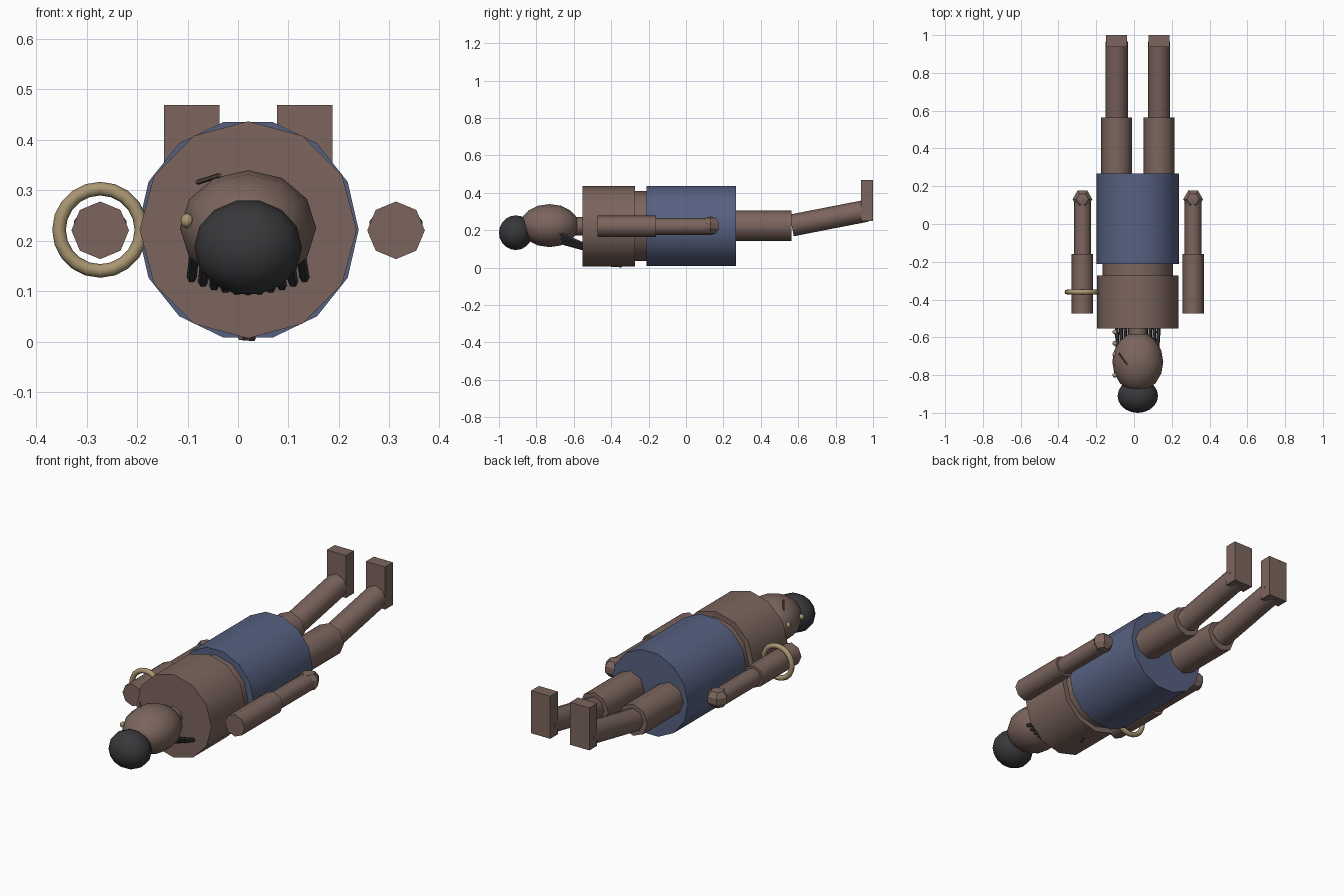
import bpy, bmesh, math
from mathutils import Vector, Matrix

cube = bpy.data.objects.get("Cube")
if cube:
    bpy.data.objects.remove(cube, do_unlink=True)


def material(name, rgb):
    m = bpy.data.materials.new(name)
    m.use_nodes = True
    m.diffuse_color = (*rgb, 1)
    m.node_tree.nodes["Principled BSDF"].inputs["Base Color"].default_value = (*rgb, 1)
    return m


SKIN = material("brown_skin", (0.20, 0.13, 0.11))
CLOTH = material("blue_cloth", (0.094, 0.12, 0.22))
HAIR = material("dark_hair", (0.04, 0.04, 0.045))
GOLD = material("gold", (0.40, 0.31, 0.17))
SCAR = material("scar_brown", (0.12, 0.075, 0.065))

CX, CZ = 0.02, 0.222   # body axis


def finish(name, bm, mat, angle=50):
    bmesh.ops.recalc_face_normals(bm, faces=bm.faces)
    me = bpy.data.meshes.new(name)
    bm.to_mesh(me)
    bm.free()
    ob = bpy.data.objects.new(name, me)
    bpy.context.collection.objects.link(ob)
    me.materials.append(mat)
    bpy.ops.object.select_all(action='DESELECT')
    ob.select_set(True)
    bpy.context.view_layer.objects.active = ob
    bpy.ops.object.shade_smooth_by_angle(angle=math.radians(angle))
    return ob


def rod(name, a, b, r, sides, mat):
    """Capped cylinder from a to b with a corner on its x axis."""
    a, b = Vector(a), Vector(b)
    d = b - a
    turn = Vector((0, 1, 0)).rotation_difference(d.normalized()).to_matrix().to_4x4()
    mtx = (Matrix.Translation((a + b) / 2) @ turn
           @ Matrix.Rotation(-math.pi / 2, 4, 'X') @ Matrix.Rotation(math.pi / 2, 4, 'Z'))
    bm = bmesh.new()
    bmesh.ops.create_cone(bm, cap_ends=True, segments=sides, radius1=r, radius2=r,
                          depth=d.length, matrix=mtx)
    return finish(name, bm, mat)


def ball(name, centre, size, u, v, mat, tilt=-math.pi / 2, angle=60):
    """Ellipsoid; by default its poles lie along the body."""
    mtx = (Matrix.Translation(centre) @ Matrix.Diagonal((*size, 1))
           @ Matrix.Rotation(tilt, 4, 'X') @ Matrix.Rotation(math.pi / 2, 4, 'Z'))
    bm = bmesh.new()
    bmesh.ops.create_uvsphere(bm, u_segments=u, v_segments=v, radius=1, matrix=mtx)
    return finish(name, bm, mat, angle)


def box(name, centre, size, mat):
    bm = bmesh.new()
    bmesh.ops.create_cube(bm, size=1, matrix=Matrix.Translation(centre) @ Matrix.Diagonal((*size, 1)))
    return finish(name, bm, mat)


def ring(name, centre, major, minor, mat, n=20, k=8):
    """Torus around the y axis."""
    bm = bmesh.new()
    grid = []
    for i in range(n):
        t = math.tau * i / n
        row = []
        for j in range(k):
            p = math.tau * j / k
            rad = major + minor * math.cos(p)
            row.append(bm.verts.new(Vector(centre) + Vector(
                (rad * math.cos(t), minor * math.sin(p), rad * math.sin(t)))))
        grid.append(row)
    for i in range(n):
        for j in range(k):
            i2, j2 = (i + 1) % n, (j + 1) % k
            bm.faces.new((grid[i][j], grid[i2][j], grid[i2][j2], grid[i][j2]))
    return finish(name, bm, mat, 60)


# Trunk
rod("chest", (CX, -0.553, CZ), (CX, -0.273, CZ), 0.215, 12, SKIN)
rod("waist", (CX, -0.30, CZ), (CX, -0.19, CZ), 0.187, 12, SKIN)
rod("wrap", (CX, -0.212, CZ), (CX, 0.268, CZ), 0.219, 14, CLOTH)

# Head, neck and bun
ball("head", (CX, -0.73, 0.225), (0.135, 0.158, 0.115), 12, 8, SKIN)
rod("neck", (CX, -0.63, CZ), (CX, -0.54, CZ), 0.05, 8, SKIN)
ball("hair_bun", (CX, -0.91, 0.187), (0.107, 0.09, 0.095), 14, 10, HAIR)

# Limbs, mirrored about the body axis
for side, s in (("right", -1), ("left", 1)):
    x = CX + s * 0.112
    rod(side + "_thigh", (x, 0.2, 0.225), (x, 0.563, 0.225), 0.082, 8, SKIN)
    rod(side + "_shin", (x, 0.565, 0.226), (x, 0.965, 0.304), 0.059, 8, SKIN)
    box(side + "_foot", (x, 0.968, 0.359), (0.11, 0.064, 0.22), SKIN)
    x = CX + s * 0.293
    rod(side + "_upper_arm", (x, -0.473, 0.221), (x, -0.16, 0.221), 0.057, 8, SKIN)
    rod(side + "_forearm", (x, -0.2, 0.221), (x, 0.12, 0.221), 0.045, 8, SKIN)
    ball(side + "_hand", (x, 0.131, 0.224), (0.055, 0.055, 0.05), 6, 5, SKIN, 0, 30)

# Arm ring
ring("arm_ring", (CX - 0.293, -0.36, CZ), 0.0815, 0.0135, GOLD)

# Locks of hair at the nape
COUNT = 11
for i in range(COUNT):
    t = 2 * i / (COUNT - 1) - 1
    x, sag = CX + 0.112 * t, 1 - t * t
    rod("hair_lock_%d" % i, (x * 0.92, -0.70, 0.192 - 0.05 * sag),
        (x, -0.545, 0.125 - 0.025 * sag), 0.010, 6, HAIR)

# Beads beside the face
for i, y in enumerate((-0.572, -0.632, -0.69, -0.80)):
    ball("bead_%d" % i, (-0.101, y, 0.24), (0.013, 0.013, 0.015), 8, 6, GOLD)

# Scars
rod("brow_scar", (-0.08, -0.685, 0.316), (-0.037, -0.745, 0.33), 0.005, 6, SCAR)
rod("back_scar", (0.005, -0.40, 0.009), (0.03, -0.345, 0.007), 0.006, 6, SCAR)
